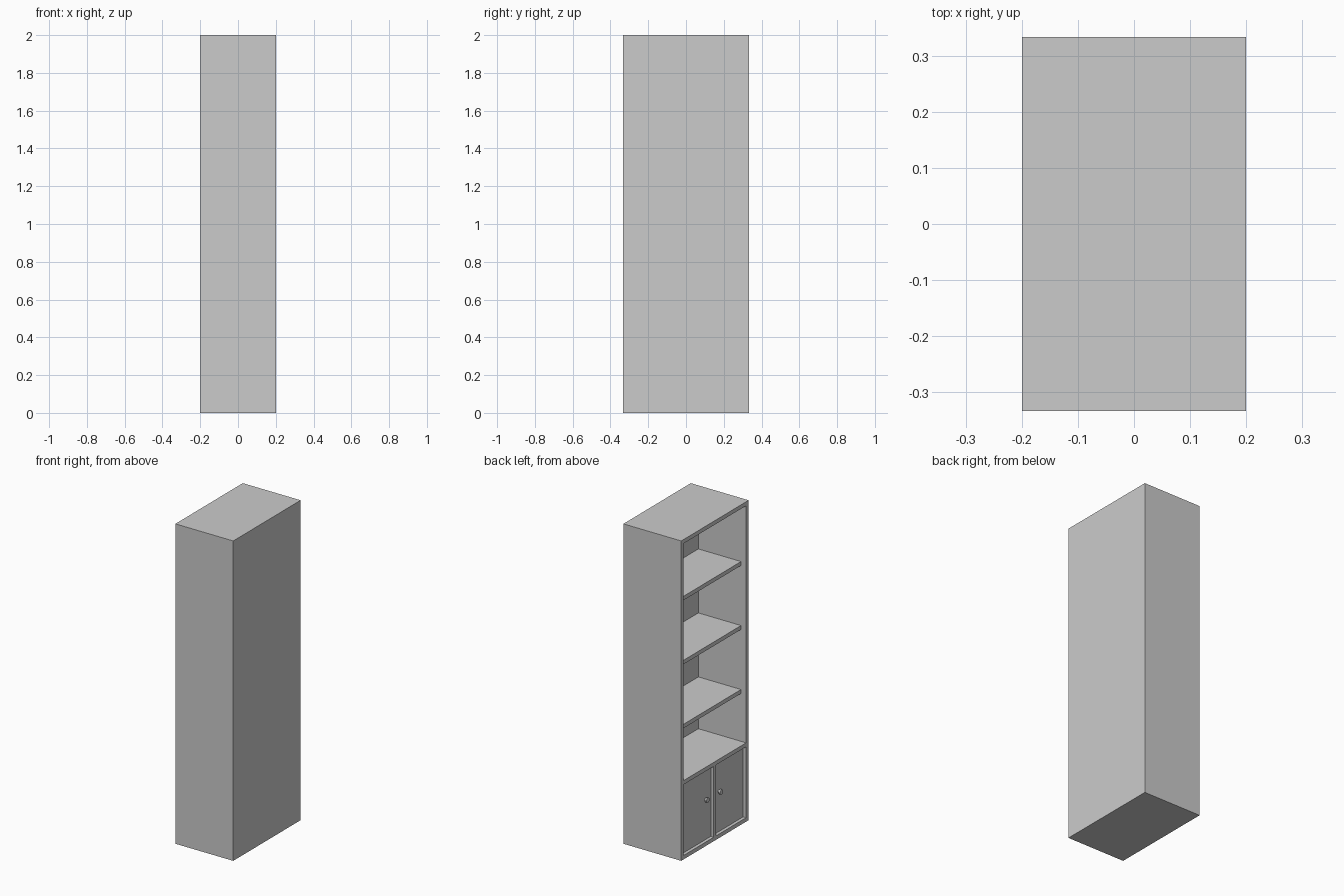
import bpy
import math

if "Cube" in bpy.data.objects:
    bpy.data.objects.remove(bpy.data.objects["Cube"])

W, D, H = 0.4, 0.666, 2.0      # depth along x, width along y, height
T = 0.025                      # board thickness
FRONT, BACK = -W / 2, 0.13     # open side and inner face of the back
INNER = D / 2 - T              # half width inside the sides
LEDGE = 0.493                  # top of the fixed shelf over the cupboard


def box(name, x, y, z):
    """Box from (min, max) ranges."""
    bpy.ops.mesh.primitive_cube_add(
        size=1, location=[sum(r) / 2 for r in (x, y, z)])
    ob = bpy.context.object
    ob.name = name
    ob.scale = [r[1] - r[0] for r in (x, y, z)]
    bpy.ops.object.transform_apply(location=False, rotation=False, scale=True)
    return ob


def cut(target, x, y, z):
    """Subtract a box from the target."""
    cutter = box("cutter", x, y, z)
    cutter.hide_render = True
    mod = target.modifiers.new("cut", 'BOOLEAN')
    mod.operation = 'DIFFERENCE'
    mod.solver = 'EXACT'
    mod.object = cutter
    bpy.context.view_layer.objects.active = target
    bpy.ops.object.modifier_apply(modifier=mod.name)
    bpy.data.objects.remove(cutter)


# Carcass: one solid with an open bay and two cupboard bays
carcass = box("carcass", (FRONT, W / 2), (-D / 2, D / 2), (0, H))
cut(carcass, (FRONT - 0.1, BACK), (-INNER, INNER), (LEDGE, H - T))
door_spans = [(-INNER, -T / 2), (T / 2, INNER)]
for span in door_spans:
    cut(carcass, (FRONT - 0.1, BACK), span, (T, LEDGE - T))

# Loose shelves, set back from the open side
for i, top in enumerate((0.817, 1.217, 1.617)):
    box(f"shelf_{i + 1}", (FRONT + 0.035, BACK), (-INNER, INNER), (top - T, top))

# Recessed doors
DOOR = FRONT + 0.02
for i, span in enumerate(door_spans):
    box(f"door_{i + 1}", (DOOR, DOOR + 0.02), span, (T, LEDGE - T))

# Knobs: a stem and a wider head
for i, y in enumerate((-0.067, 0.067)):
    for part, r, x0, x1 in (("stem", 0.008, DOOR + 0.002, DOOR - 0.01),
                            ("head", 0.015, DOOR - 0.009, DOOR - 0.019)):
        bpy.ops.mesh.primitive_cylinder_add(
            vertices=24, radius=r, depth=abs(x1 - x0),
            location=((x0 + x1) / 2, y, 0.277), rotation=(0, math.pi / 2, 0))
        bpy.context.object.name = f"knob_{part}_{i + 1}"
        bpy.ops.object.shade_smooth_by_angle()
